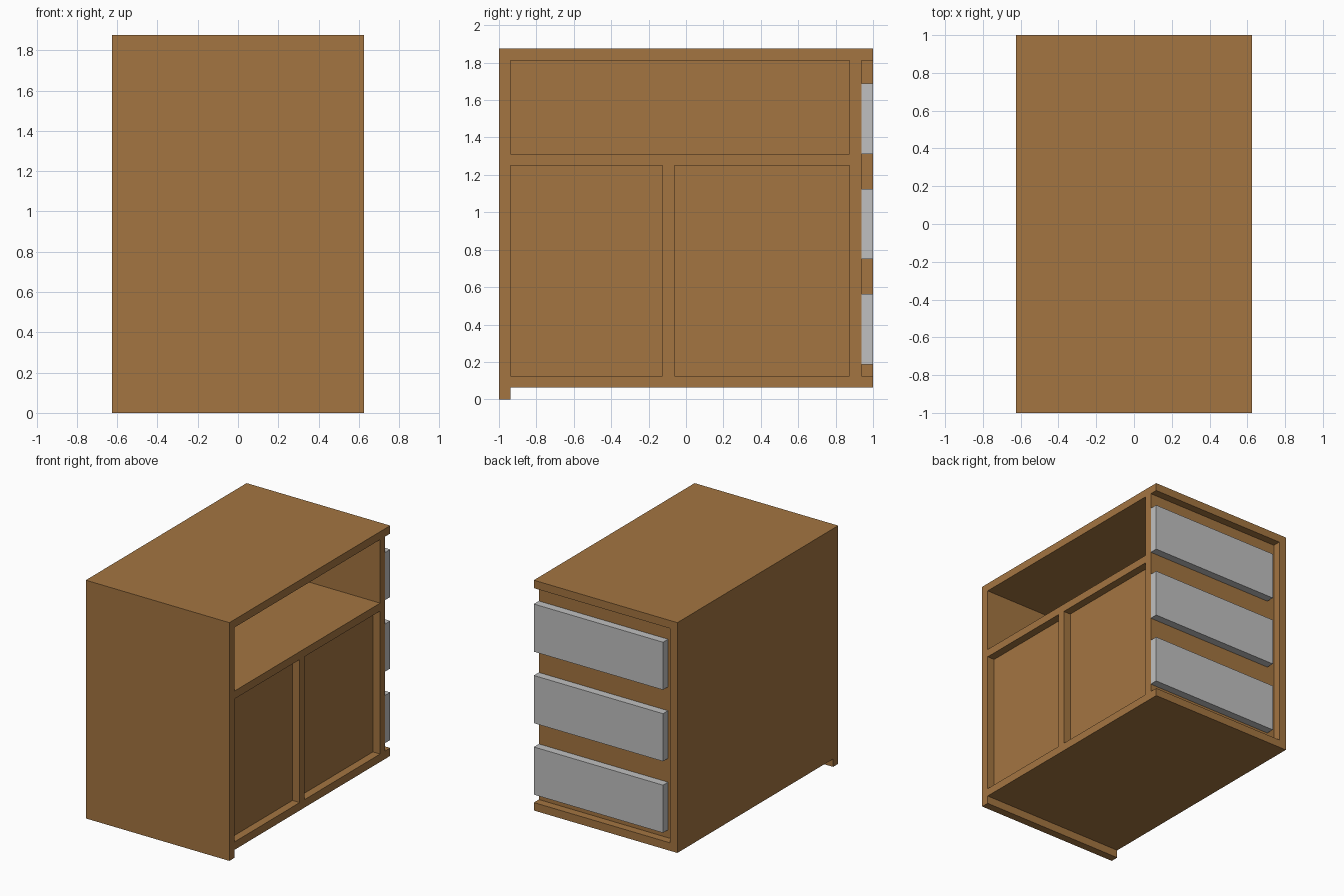
import bpy
import bmesh

default = bpy.data.objects.get("Cube")
if default:
    bpy.data.objects.remove(default, do_unlink=True)


def make_material(name, rgb):
    mat = bpy.data.materials.new(name)
    mat.use_nodes = True
    color = (*rgb, 1.0)
    mat.diffuse_color = color
    bsdf = next(n for n in mat.node_tree.nodes if n.type == "BSDF_PRINCIPLED")
    bsdf.inputs["Base Color"].default_value = color
    bsdf.inputs["Roughness"].default_value = 0.8
    return mat


wood = make_material("brown wood", (0.37, 0.178, 0.053))
grey = make_material("light grey", (0.53, 0.53, 0.53))


def board(name, x, y, z, mat=wood):
    """Box spanning the given (min, max) ranges."""
    bm = bmesh.new()
    bmesh.ops.create_cube(bm, size=1.0)
    for v in bm.verts:
        v.co = [r[0] if c < 0 else r[1] for c, r in zip(v.co, (x, y, z))]
    # Keep the origin at the centre of the board
    centre = [(r[0] + r[1]) / 2 for r in (x, y, z)]
    bmesh.ops.translate(bm, verts=bm.verts, vec=[-c for c in centre])
    mesh = bpy.data.meshes.new(name)
    bm.to_mesh(mesh)
    bm.free()
    mesh.materials.append(mat)
    obj = bpy.data.objects.new(name, mesh)
    obj.location = centre
    bpy.context.collection.objects.link(obj)
    return obj


T = 0.0625            # board thickness
W, D, H = 0.625, 1.0, 1.875
inner_x = (-W + T, W)             # open towards +x
low, high = 2 * T, H - T          # inside height of the carcass
back_in = D - 2 * T               # inner face of the back panel

# Outer carcass; the front panel reaches the ground as a foot
board("front_panel", (-W, W), (-D, -D + T), (0, H))
board("top_board", (-W, W), (-D + T, D), (high, H))
board("bottom_board", (-W, W), (-D + T, D), (T, low))
board("right_side_panel", (-W, -W + T), (-D + T, D), (low, high))
board("back_panel", inner_x, (back_in, D - T), (low, high))

# Open shelf above two closed compartments
board("shelf", inner_x, (-D + T, back_in), (1.25, 1.3125))
board("divider", inner_x, (-0.125, -0.0625), (low, 1.25))

# Doors set back from the frame
for name, y in (("front_door", (-D + T, -0.125)), ("rear_door", (-0.0625, back_in))):
    board(name, (W - 2 * T, W - T), y, (low, 1.25))

# Three drawer fronts filling the recess in the back
for i in range(3):
    z = 0.1875 + i * 0.5625
    board(f"drawer_front_{i + 1}", (-0.5, W), (D - T, D), (z, z + 0.375), grey)
